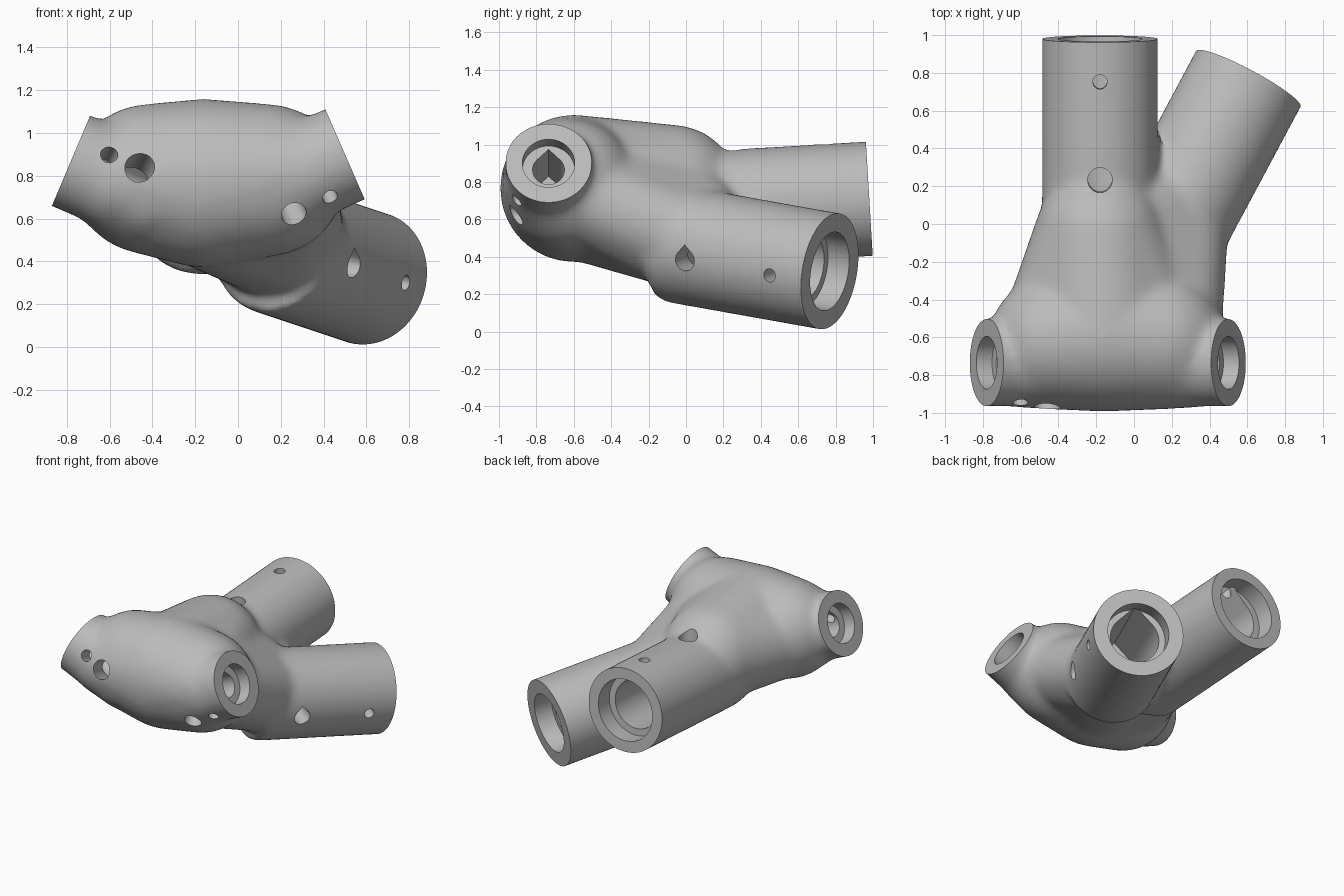
import bpy, bmesh, math
from mathutils import Vector, Matrix

cube = bpy.data.objects.get("Cube")
if cube:
    bpy.data.objects.remove(cube, do_unlink=True)

grey = bpy.data.materials.new("plain_grey")
grey.use_nodes = True
grey.diffuse_color = (0.5, 0.5, 0.5, 1)
grey.node_tree.nodes["Principled BSDF"].inputs["Base Color"].default_value = (0.5, 0.5, 0.5, 1)


def frame(origin, axis, up=(0, 0, 1)):
    """Matrix with local z along axis and local y as near to up as possible."""
    z = Vector(axis).normalized()
    x = Vector(up).cross(z).normalized()
    y = z.cross(x)
    m = Matrix((x, y, z)).transposed().to_4x4()
    m.translation = Vector(origin)
    return m


def prism(bm, m, radius, start, end, peaked=False, n=48):
    """Round or teardrop bar running along the z axis of m."""
    pts = []
    for i in range(n):
        a = math.tau * i / n
        if peaked and math.pi / 4 < a < 3 * math.pi / 4:
            continue
        pts.append((radius * math.cos(a), radius * math.sin(a), a))
    if peaked:
        pts.append((0, radius * 1.414, math.pi / 2))
    pts.sort(key=lambda p: p[2])
    low = [bm.verts.new(m @ Vector((x, y, start))) for x, y, _ in pts]
    high = [bm.verts.new(m @ Vector((x, y, end))) for x, y, _ in pts]
    bm.faces.new(low[::-1])
    bm.faces.new(high)
    for i in range(len(pts)):
        j = (i + 1) % len(pts)
        bm.faces.new((low[i], low[j], high[j], high[i]))


def to_object(bm, name):
    bmesh.ops.recalc_face_normals(bm, faces=bm.faces[:])
    mesh = bpy.data.meshes.new(name)
    bm.to_mesh(mesh)
    bm.free()
    ob = bpy.data.objects.new(name, mesh)
    bpy.context.collection.objects.link(ob)
    return ob


def hull(target, balls):
    """Add to target a hull wrapped around spheres given as x, y, z, radius."""
    bm = bmesh.new()
    for x, y, z, radius in balls:
        bmesh.ops.create_icosphere(bm, subdivisions=4, radius=radius,
                                   matrix=Matrix.Translation((x, y, z)))
    out = bmesh.ops.convex_hull(bm, input=bm.verts[:])
    spare = {g for g in out["geom_interior"] + out["geom_unused"]
             if isinstance(g, bmesh.types.BMVert)}
    bmesh.ops.delete(bm, geom=list(spare), context="VERTS")
    mesh = bpy.data.meshes.new("hull")
    bm.to_mesh(mesh)
    bm.free()
    target.from_mesh(mesh)
    bpy.data.meshes.remove(mesh)


# Sockets: mouth centre, outward axis, outer radius, length,
# bore radius, bore depth, channel radius, channel depth
SOCKETS = {
    "left_front": ((0.50, -0.735, 0.90), (0.915, 0, 0.40), 0.232, 0.45, 0.14, 0.09, 0.085, 0.45),
    "right_front": ((-0.78, -0.735, 0.87), (-0.92, 0, 0.39), 0.232, 0.45, 0.14, 0.09, 0.085, 0.45),
    "back": ((-0.18, 0.98, 0.71), (0, 1, 0.06), 0.308, 1.1, 0.225, 0.13, 0.175, 0.85),
    "left_back": ((0.605, 0.768, 0.322), (0.465, 0.87, -0.155), 0.316, 0.97, 0.213, 0.13, 0.17, 0.85),
}

# Screw holes: socket, depth from the mouth, radius, radial direction, peaked
HOLES = [
    ("left_front", 0.144, 0.036, (0.27, -0.75, -0.62), False),
    ("left_front", 0.33, 0.06, (0.27, -0.75, -0.62), False),
    ("right_front", 0.15, 0.04, (0.17, -0.9, 0.37), False),
    ("right_front", 0.3, 0.068, (0.17, -0.9, 0.33), False),
    ("back", 0.21, 0.038, (0, -0.06, 1), False),
    ("back", 0.73, 0.065, (0, -0.06, 1), False),
    ("left_back", 0.2, 0.036, (0.87, -0.47, -0.17), False),
    ("left_back", 0.72, 0.058, (0.87, -0.47, -0.17), True),
]

bm = bmesh.new()
middle = (-0.16, -0.60, 0.765, 0.395)
# Front crossbar
hull(bm, [(0.30, -0.735, 0.815, 0.24), (-0.58, -0.735, 0.785, 0.24), middle,
          (-0.42, -0.62, 0.785, 0.35), (0.14, -0.62, 0.78, 0.355)])
# Back of the body, narrowing to the straight tube
hull(bm, [middle, (-0.18, -0.07, 0.755, 0.35), (-0.47, -0.60, 0.73, 0.25),
          (0.12, -0.60, 0.74, 0.27)])
# Shoulder running down into the slanted tube
hull(bm, [(0.22, -0.66, 0.77, 0.24), (-0.16, -0.55, 0.74, 0.36), (-0.15, -0.06, 0.72, 0.3),
          (0.205, -0.11, 0.49, 0.24), (0.25, 0.12, 0.45, 0.26)])

# Socket tubes, left overlong so that the mouths can be trimmed crisp
for mouth, axis, radius, length, *_ in SOCKETS.values():
    prism(bm, frame(mouth, axis), radius, -length, 0.12)
body = to_object(bm, "four_way_tube_joint")

# Blend everything into one soft skin
remesh = body.modifiers.new("blend", "REMESH")
remesh.mode = "VOXEL"
remesh.voxel_size = 0.02
smooth = body.modifiers.new("soften", "SMOOTH")
smooth.factor = 0.5
smooth.iterations = 28

cutters = []


def cut(bm, name):
    ob = to_object(bm, name)
    ob.hide_render = True
    mod = body.modifiers.new(name, "BOOLEAN")
    mod.operation = "DIFFERENCE"
    mod.solver = "MANIFOLD"
    mod.object = ob
    cutters.append(ob)


for name, (mouth, axis, radius, _, bore, bore_depth, channel, channel_depth) in SOCKETS.items():
    m = frame(mouth, axis)
    # Flat mouth
    bm = bmesh.new()
    prism(bm, m, radius + 0.06, 0, 0.4)
    cut(bm, name + "_trim")
    # Round bore
    bm = bmesh.new()
    prism(bm, m, bore, -bore_depth, 0.05)
    cut(bm, name + "_bore")
    # Peaked channel
    bm = bmesh.new()
    prism(bm, m, channel, -channel_depth, 0.02 - bore_depth, peaked=True)
    cut(bm, name + "_channel")

# Screw holes through one wall into the sockets
for i, (socket, depth, radius, direction, peaked) in enumerate(HOLES):
    mouth, axis = SOCKETS[socket][:2]
    origin = Vector(mouth) - Vector(axis).normalized() * depth
    up = (0, 1, 0) if socket == "back" else (0, 0, 1)
    bm = bmesh.new()
    prism(bm, frame(origin, direction, up), radius, 0.02, 0.55, peaked, 24)
    cut(bm, f"screw_hole_{i}")

# Freeze the result and remove the cutters
bpy.context.view_layer.update()
deps = bpy.context.evaluated_depsgraph_get()
final = bpy.data.meshes.new_from_object(body.evaluated_get(deps))
body.modifiers.clear()
body.data = final
for ob in cutters:
    bpy.data.objects.remove(ob, do_unlink=True)
final.materials.clear()
final.materials.append(grey)

bpy.ops.object.select_all(action="DESELECT")
body.select_set(True)
bpy.context.view_layer.objects.active = body
bpy.ops.object.shade_smooth_by_angle(angle=math.radians(32))
